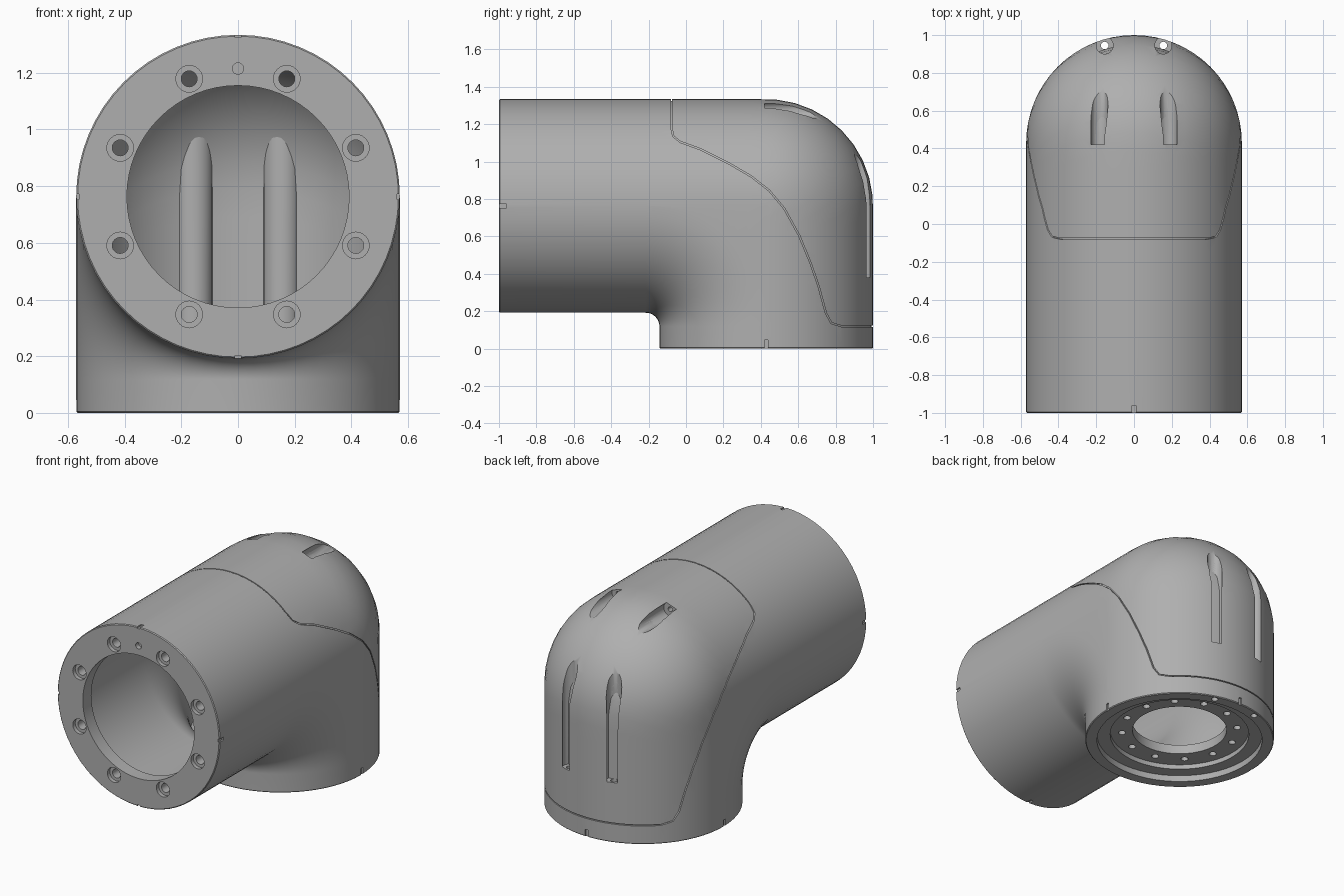
import bpy, bmesh
from math import sin, cos, pi, sqrt, radians
from mathutils import Matrix, Vector

if "Cube" in bpy.data.objects:
    bpy.data.objects.remove(bpy.data.objects["Cube"], do_unlink=True)

CY, CZ = 0.429, 0.763     # where the two tube axes meet
K = 0.645                 # distance from bend pivot to each axis
R, R_IN = 0.571, 0.52     # outer and inner tube radius
R_MID = 0.546             # middle of the wall, where ribs are rooted
SIDES, BEND = 32, 24

grey = bpy.data.materials.new("plain_grey")
grey.use_nodes = True
grey.diffuse_color = (0.43, 0.43, 0.43, 1)
grey.node_tree.nodes["Principled BSDF"].inputs["Base Color"].default_value = grey.diffuse_color


def finish(bm, name):
    bmesh.ops.remove_doubles(bm, verts=bm.verts, dist=1e-5)
    bmesh.ops.recalc_face_normals(bm, faces=bm.faces)
    mesh = bpy.data.meshes.new(name)
    bm.to_mesh(mesh)
    bm.free()
    mesh.materials.append(grey)
    obj = bpy.data.objects.new(name, mesh)
    bpy.context.collection.objects.link(obj)
    return obj


def cut(target, cutter):
    mod = target.modifiers.new("cut", "BOOLEAN")
    mod.operation, mod.solver, mod.object = "DIFFERENCE", "EXACT", cutter
    bpy.context.view_layer.objects.active = target
    bpy.ops.object.modifier_apply(modifier=mod.name)
    bpy.data.objects.remove(cutter, do_unlink=True)


def skin(bm, rows, closed=False):
    # join loops of points, either capped at the ends or closed on themselves
    loops = [[bm.verts.new(p) for p in row] for row in rows]
    following = loops[1:] + (loops[:1] if closed else [])
    for a, b in zip(loops, following):
        for i in range(len(a)):
            j = (i + 1) % len(a)
            bm.faces.new((a[i], a[j], b[j], b[i]))
    if not closed:
        bm.faces.new(loops[0])
        bm.faces.new(loops[-1])


def outer_reach(h, th):
    # distance from the pivot to the domed outer wall
    s, c = sin(th), cos(th)
    if (K + h) * s <= K * c:
        return (K + h) / c
    if (K + h) * c <= K * s:
        return (K + h) / s
    b = K * (s + c)
    return b + sqrt(max(0, b * b - 2 * K * K + h * h))


def ring(r, th):
    angles = [pi * (i / SIDES - 0.5) for i in range(SIDES + 1)]
    pts = [(r * sin(a), outer_reach(r * cos(a), th)) for a in angles]
    pts += [(r * sin(a), K - r * cos(a)) for a in reversed(angles)]
    return [Vector((x, CY - K + t * sin(th), CZ - K + t * cos(th))) for x, t in pts]


def front(r, y):
    return [Vector((p.x, y, p.z)) for p in ring(r, 0)]


def base(r, z):
    return [Vector((p.x, p.y, z)) for p in ring(r, pi / 2)]


def elbow(r, y, z):
    # tube, domed bend with a rounded inner corner, tube
    bend = [ring(r, pi / 2 * i / BEND) for i in range(BEND + 1)]
    return [front(r, y)] + bend + [base(r, z)]


UP = Matrix.Identity(4)
BACK = Matrix.Rotation(-pi / 2, 4, "X")      # local z points to +y


def lathes(name, profile, spots, axis=UP, steps=24):
    # the same turned shape at every spot
    bm = bmesh.new()
    turns = [2 * pi * i / steps for i in range(steps)]
    for spot in spots:
        m = Matrix.Translation(spot) @ axis
        skin(bm, [[m @ Vector((r * cos(a), r * sin(a), z)) for a in turns] for r, z in profile])
    return finish(bm, name)


def pocket(r, hole, depth):
    return [(hole, -depth), (hole, 0), (r, 0), (r, 1)]


def circle(radius, count, start):
    angles = [start + 2 * pi * i / count for i in range(count)]
    return [(radius * cos(a), radius * sin(a)) for a in angles]


# hollow housing: outer wall, stepped base flange, inner wall, front flange
outside = [front(R - 0.005, -1)] + elbow(R, -0.995, 0.005) + [base(R - 0.005, 0)]
base_flange = [base(0.5, 0), base(0.5, 0.04), base(0.42, 0.04), base(0.42, 0.07),
               base(0.285, 0.07), base(0.285, 0.13)]
inside = elbow(R_IN, -0.915, 0.13)[::-1]
front_flange = [front(0.392, -0.915), front(0.392, -1)]
bm = bmesh.new()
skin(bm, outside + base_flange + inside + front_flange, closed=True)
shell = finish(bm, "elbow_housing")


def rib(bm, x, u, start, place):
    # round rib trimmed to the middle of the domed wall
    pts = [Vector((x + a, u + b)) for a, b in circle(0.065, 24, 0)]
    pts = [p * min(1, R_MID / p.length) for p in pts]
    ends = [sqrt(max(0, R_MID ** 2 - p.length_squared)) for p in pts]
    skin(bm, [[place(p.x, p.y, start) for p in pts],
              [place(p.x, p.y, e) for p, e in zip(pts, ends)]])


# screw ribs standing on the inner wall
back_spots = [(s * 0.155, 0.945, 0.38) for s in (-1, 1)]
top_spots = [(s * 0.183, 0.42, 1.275) for s in (-1, 1)]
bm = bmesh.new()
for x, y, z in back_spots:
    rib(bm, x, y - CY, 0.1 - CZ, lambda x, u, v: Vector((x, CY + u, CZ + v)))
for x, y, z in top_spots:
    rib(bm, x, z - CZ, 0.36 - CY, lambda x, u, v: Vector((x, CY + v, CZ + u)))
ribs = finish(bm, "screw_ribs")

# screw pockets sunk in the back and top
for part in (shell, ribs):
    cut(part, lathes("back_pockets", pocket(0.045, 0.02, 0.5), back_spots))
    cut(part, lathes("top_pockets", pocket(0.045, 0.015, 0.04), top_spots, BACK))

# screw and pin holes in both flanges
cut(shell, lathes("front_screws", [(0.047, -0.1), (0.047, 0.025), (0.028, 0.025), (0.028, 0.15)],
                  [(u, -1, CZ + v) for u, v in circle(0.45, 8, pi / 8)], BACK))
cut(shell, lathes("front_pin", [(0.02, -0.1), (0.02, 0.03)], [(0, -1, 1.215)], BACK))
cut(shell, lathes("base_screws", [(0.022, 0.02), (0.022, 0.11)],
                  [(u, CY + v, 0) for u, v in circle(0.35, 12, pi / 12)]))

# alignment notches: four on the front rim, three on the base rim
notches = [((u, -1, CZ + v), (0.02, 0.08, 0.02)) for u, v in circle(R, 4, 0)]
notches += [((u, CY + v, 0), (0.02, 0.02, 0.09)) for u, v in circle(R, 4, 0)[:3]]
bm = bmesh.new()
for spot, size in notches:
    bmesh.ops.create_cube(bm, size=1, matrix=Matrix.Translation(spot) @ Matrix.Diagonal((*size, 1)))
cut(shell, finish(bm, "notches"))

# shallow seam around the rear cover
seam = [(-0.078, 1.5), (-0.078, 1.18), (-0.068, 1.135), (-0.03, 1.105), (0.08, 1.065),
        (0.23, 0.99), (0.35, 0.92), (0.445, 0.845), (0.525, 0.75), (0.605, 0.605),
        (0.665, 0.46), (0.71, 0.33), (0.748, 0.19), (0.777, 0.137), (0.83, 0.12), (1.2, 0.12)]
path = [Vector(p) for p in seam]
rows = []
for i, p in enumerate(path):
    d = (path[min(i + 1, len(path) - 1)] - path[max(i - 1, 0)]).normalized()
    n = Vector((-d.y, d.x)) * 0.0035
    corners = [(-1, p - n), (1, p - n), (1, p + n), (-1, p + n)]
    rows.append([Vector((x, q.x, q.y)) for x, q in corners])
bm = bmesh.new()
skin(bm, rows)
groove = finish(bm, "seam_groove")
bm = bmesh.new()
skin(bm, elbow(R - 0.009, -1.1, -0.1))
cut(groove, finish(bm, "groove_floor"))
cut(shell, groove)

# smooth walls with crisp edges
bpy.ops.object.select_all(action="DESELECT")
for part in (shell, ribs):
    part.select_set(True)
bpy.context.view_layer.objects.active = shell
bpy.ops.object.shade_smooth_by_angle(angle=radians(30))
